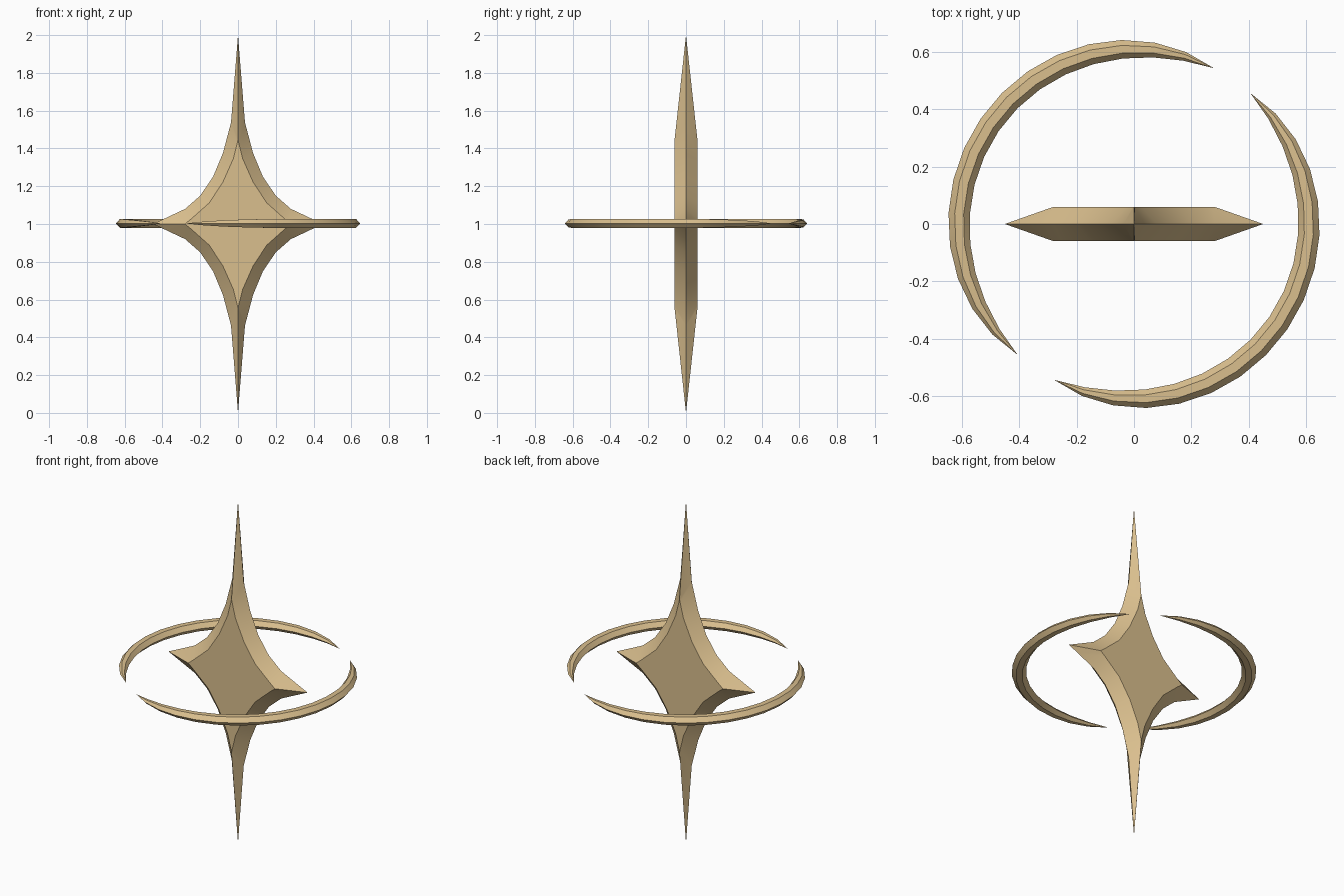
import bpy, bmesh, math

if "Cube" in bpy.data.objects:
    bpy.data.objects.remove(bpy.data.objects["Cube"])

gold = bpy.data.materials.new("pale gold")
gold.diffuse_color = (0.70, 0.52, 0.27, 1)
gold.use_nodes = True
gold.node_tree.nodes["Principled BSDF"].inputs["Base Color"].default_value = gold.diffuse_color


def finish(name, bm):
    bmesh.ops.remove_doubles(bm, verts=bm.verts, dist=1e-5)
    bmesh.ops.recalc_face_normals(bm, faces=bm.faces)
    me = bpy.data.meshes.new(name)
    bm.to_mesh(me)
    bm.free()
    me.materials.append(gold)
    ob = bpy.data.objects.new(name, me)
    bpy.context.collection.objects.link(ob)
    bpy.ops.object.select_all(action='DESELECT')
    bpy.context.view_layer.objects.active = ob
    ob.select_set(True)
    bpy.ops.object.shade_smooth_by_angle(angle=math.radians(30))
    return ob


def bridge(bm, a, b):
    n = len(a)
    for i in range(n):
        j = (i + 1) % n
        bm.faces.new((a[i], a[j], b[j], b[i]))


# four-pointed star: sharp outer outline, flat inset faces front and back
outer = [(0, 1), (.037, .537), (.08, .375), (.132, .25), (.20, .15), (.28, .08), (.386, .03), (.45, 0)]
inner = [(0, .45), (.004, .43), (.025, .345), (.08, .222), (.152, .112), (.25, .025), (.276, .004), (.28, 0)]


def star_loop(bm, quarter, y):
    pts = []
    for sx, sz in ((1, 1), (1, -1), (-1, -1), (-1, 1)):
        q = quarter if sx * sz > 0 else quarter[::-1]
        pts += [(sx * x, sz * z) for x, z in q[:-1]]
    return [bm.verts.new((x, y, 1 + z)) for x, z in pts]


bm = bmesh.new()
rim = star_loop(bm, outer, 0)
for y in (-.06, .06):
    face_loop = star_loop(bm, inner, y)
    bridge(bm, rim, face_loop)
    bm.faces.new(face_loop)
finish("star", bm)

# two tapering crescents of hexagonal section circling the star
SEG, RAD = 16, .61
A0, A1 = math.radians(62.8), math.radians(228.3)
section = [(1, 0), (.42, .65), (-.42, .65), (-1, 0), (-.42, -.65), (.42, -.65)]


def crescent(name, turn):
    bm = bmesh.new()
    prev = None
    for i in range(SEG + 1):
        t = 2 * i / SEG - 1
        a = A0 + (A1 - A0) * i / SEG + turn
        w = .038 * max(1 - t ** 4, .002)
        loop = [bm.verts.new(((RAD + w * u) * math.cos(a), (RAD + w * u) * math.sin(a), 1.003 + w * v))
                for u, v in section]
        if prev:
            bridge(bm, prev, loop)
        if i in (0, SEG):
            bm.faces.new(loop)
        prev = loop
    finish(name, bm)


crescent("left_crescent", 0)
crescent("right_crescent", math.pi)
